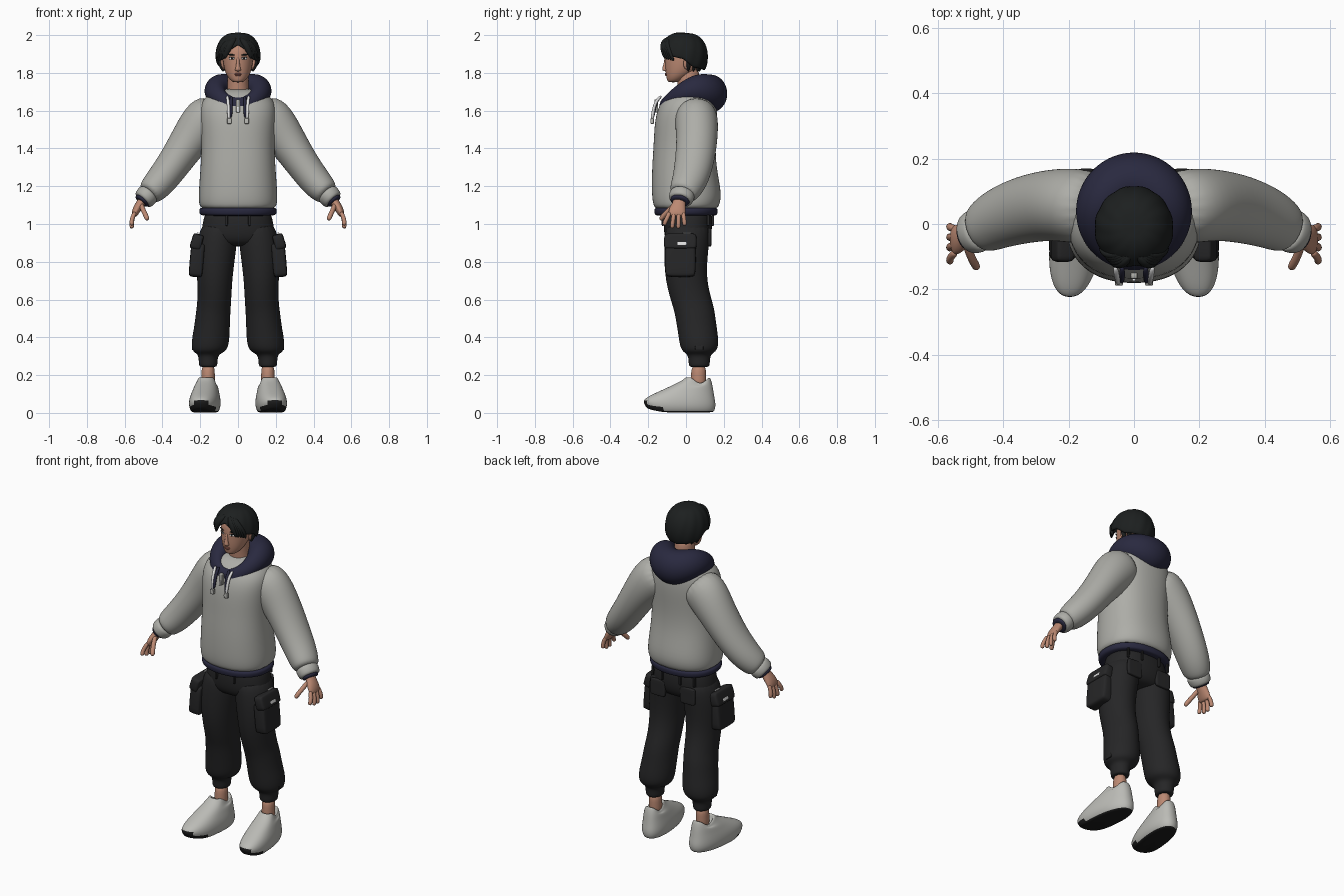
import bpy, bmesh
from math import sin, cos, pi, acos, radians, copysign
from mathutils import Vector, Matrix
from mathutils.bvhtree import BVHTree

cube = bpy.data.objects.get("Cube")
if cube:
    bpy.data.objects.remove(cube, do_unlink=True)


def material(name, *rgb):
    m = bpy.data.materials.new(name)
    m.use_nodes = True
    m.diffuse_color = (*rgb, 1)
    m.node_tree.nodes["Principled BSDF"].inputs["Base Color"].default_value = (*rgb, 1)
    return m


GREY = material("sweater grey", .42, .42, .39)
NAVY = material("navy cloth", .022, .022, .05)
BLACK = material("trouser black", .019, .019, .02)
SKIN = material("skin", .5, .25, .17)
HAIR = material("hair black", .012, .014, .014)
SHOE = material("shoe off white", .5, .5, .47)
SOLE = material("sole black", .012, .012, .012)
LIPS = material("lips", .36, .13, .1)
WHITE = material("white", .75, .75, .75)


def finish(name, bm, mats, mirror=False, subsurf=2, solid=0):
    bmesh.ops.recalc_face_normals(bm, faces=bm.faces)
    me = bpy.data.meshes.new(name)
    bm.to_mesh(me)
    bm.free()
    for m in mats if isinstance(mats, list) else [mats]:
        me.materials.append(m)
    me.shade_smooth()
    ob = bpy.data.objects.new(name, me)
    bpy.context.collection.objects.link(ob)
    if solid:
        mod = ob.modifiers.new("thickness", "SOLIDIFY")
        mod.thickness, mod.offset = solid, -1
    if mirror:
        ob.modifiers.new("mirror", "MIRROR").use_mirror_merge = False
    if subsurf:
        mod = ob.modifiers.new("smooth", "SUBSURF")
        mod.levels = mod.render_levels = subsurf
    return ob


def skin_rings(bm, rings, closed=False, caps=True):
    """Bridge equal-length vertex rings with quads."""
    n = len(rings[0])
    pairs = list(zip(rings, rings[1:])) + ([(rings[-1], rings[0])] if closed else [])
    for a, b in pairs:
        for i in range(n):
            bm.faces.new((a[i], a[(i + 1) % n], b[(i + 1) % n], b[i]))
    if caps and not closed:
        bm.faces.new(rings[0])
        bm.faces.new(rings[-1])


def loft_mesh(sections, n=20, power=2, follow=False):
    """Sections are x, y, z, half width, half depth."""
    bm, rings = bmesh.new(), []
    pts = [Vector(s[:3]) for s in sections]
    for k, (p, s) in enumerate(zip(pts, sections)):
        u, v = Vector((1, 0, 0)), Vector((0, 1, 0))
        if follow:
            t = (pts[min(k + 1, len(pts) - 1)] - pts[max(k - 1, 0)]).normalized()
            v = (v - t * t.y).normalized()
            u = v.cross(t)
        ring = []
        for i in range(n):
            c, d = cos(2 * pi * i / n), sin(2 * pi * i / n)
            c, d = (copysign(abs(q) ** (2 / power), q) for q in (c, d))
            ring.append(bm.verts.new(p + u * c * s[3] + v * d * s[4]))
        rings.append(ring)
    skin_rings(bm, rings)
    return bm


def loft(name, sections, mat, mirror=False, **kw):
    return finish(name, loft_mesh(sections, **kw), mat, mirror)


def tube(name, path, r, mat, mirror=True, n=8):
    return loft(name, [(*p, r, r) for p in path], mat, mirror, n=n, follow=True)


def block(name, loc, size, mat, mirror=True, tilt=0, bevel=.3):
    """Soft box; tilt leans it about the y axis."""
    bm = bmesh.new()
    bmesh.ops.create_cube(bm, size=1)
    bmesh.ops.bevel(bm, geom=bm.edges[:], offset=bevel / 2, segments=2, affect='EDGES', profile=.5)
    bm.transform(Matrix.Translation(loc) @ Matrix.Rotation(radians(tilt), 4, 'Y')
                 @ Matrix.Diagonal((*size, 1)))
    return finish(name, bm, mat, mirror, 1)


def ball(name, loc, size, mat, mirror=True, turn=(0, 0, 0)):
    bm = bmesh.new()
    bmesh.ops.create_uvsphere(bm, u_segments=16, v_segments=10, radius=1)
    rot = Matrix.Rotation(turn[2], 4, 'Z') @ Matrix.Rotation(turn[1], 4, 'Y')
    bm.transform(Matrix.Translation(loc) @ rot @ Matrix.Diagonal((*size, 1)))
    return finish(name, bm, mat, mirror, 0)


# Sweater body, hem, sleeves and cuffs
loft("sweater_body", [(0, 0, 1.07, .19, .16), (0, .002, 1.1, .21, .178), (0, .004, 1.16, .212, .188),
     (0, -.01, 1.3, .2, .172), (0, -.008, 1.42, .195, .165), (0, 0, 1.55, .205, .168),
     (0, .01, 1.63, .205, .155), (0, .025, 1.68, .17, .13), (0, .03, 1.72, .1, .08)], GREY, power=2.3)
loft("sweater_hem", [(0, 0, 1.042, .18, .155), (0, 0, 1.048, .206, .168), (0, 0, 1.075, .21, .172),
     (0, 0, 1.095, .2, .165)], NAVY, power=2.2)
loft("sleeve", [(.1, .05, 1.6, .1, .1), (.17, .055, 1.56, .13, .118), (.25, .06, 1.455, .105, .11),
     (.335, .045, 1.325, .09, .105), (.41, .02, 1.225, .085, .095), (.46, -.01, 1.172, .074, .082),
     (.478, -.02, 1.155, .056, .064)], GREY, True, follow=True)
loft("cuff", [(.468, -.016, 1.165, .05, .058), (.475, -.019, 1.158, .062, .07),
     (.502, -.029, 1.128, .058, .066), (.508, -.031, 1.122, .045, .05)], GREY, True, follow=True)
loft("cuff_rim", [(.49, -.026, 1.142, .04, .05), (.511, -.033, 1.118, .047, .054),
     (.514, -.034, 1.114, .03, .04)], NAVY, True, follow=True)

# Hands
loft("palm", [(.49, -.03, 1.15, .026, .032), (.515, -.036, 1.11, .024, .034), (.535, -.045, 1.08, .023, .045),
     (.548, -.05, 1.052, .018, .047), (.552, -.05, 1.04, .01, .04)], SKIN, True, n=14, follow=True)
for finger, y, spread, tip in (("index", -.086, -.03, .992), ("middle", -.062, -.012, .976),
                               ("ring", -.038, -.003, .975), ("little", -.015, .008, .99)):
    tube(finger + "_finger", [(.545, y, 1.065), (.558, y + spread * .4, 1.035),
         (.564, y + spread * .8, tip + .022), (.561, y + spread, tip)], .0125, SKIN)
tube("thumb", [(.515, -.05, 1.11), (.503, -.09, 1.075), (.488, -.12, 1.045), (.478, -.137, 1.02)], .014, SKIN)

# Hood: a tilted, closed roll that grows towards the back
bm, rings = bmesh.new(), []
for i in range(32):
    a = 2 * pi * i / 32
    w = (1 - cos(a)) / 2
    centre = Vector((.117 * sin(a), .03 - .145 * cos(a) - .045 * w, 1.625 + .265 * w - .2 * w * w))
    out = Vector((sin(a), -cos(a), 0))
    rr, rz = .028 + .066 * w, .045 + .06 * w ** 1.5
    rings.append([bm.verts.new(centre + out * rr * cos(b) + Vector((0, 0, rz * sin(b) + .25 * rr * cos(b) * (w - 1))))
                  for b in (2 * pi * j / 12 for j in range(12))])
skin_rings(bm, rings, closed=True)
finish("hood", bm, NAVY)

# Drawstrings and neck zip
tube("drawstring", [(.058, -.13, 1.68), (.052, -.16, 1.65), (.05, -.174, 1.6), (.047, -.18, 1.55)], .009, WHITE)
tube("drawstring_shadow_cord", [(.036, -.13, 1.68), (.036, -.158, 1.65), (.037, -.17, 1.6), (.04, -.176, 1.56)],
     .009, NAVY)
block("drawstring_end", (.046, -.179, 1.545), (.024, .018, .03), SHOE)
block("zip_placket", (0, -.158, 1.625), (.022, .02, .07), GREY, False)
block("zip_pull", (0, -.17, 1.605), (.012, .01, .03), WHITE, False)

# Trousers
loft("trouser_hips", [(0, .01, 1.08, .165, .12), (0, .01, 1.03, .185, .13), (0, .01, .96, .197, .13),
     (0, .008, .91, .19, .115), (0, .01, .88, .12, .08)], BLACK, power=2.3)
loft("trouser_leg", [(.098, .01, 1.02, .085, .11), (.108, .006, .93, .108, .122), (.12, -.002, .82, .105, .116),
     (.123, 0, .7, .093, .11), (.125, .03, .59, .09, .11), (.131, .045, .54, .092, .108),
     (.137, .057, .46, .095, .106), (.144, .066, .4, .1, .106), (.148, .07, .355, .099, .103),
     (.153, .07, .325, .088, .09), (.157, .07, .31, .055, .062), (.158, .07, .28, .05, .057),
     (.158, .07, .245, .05, .056), (.158, .07, .243, .03, .04)], BLACK, True)
block("cargo_pocket", (.218, -.03, .81), (.075, .165, .185), BLACK, tilt=-5)
block("pocket_flap", (.218, -.03, .905), (.06, .175, .085), BLACK, tilt=-16)
block("pocket_label", (.248, -.022, .896), (.009, .05, .018), WHITE, tilt=-16)
block("pocket_seam_tape", (.213, .005, .953), (.009, .045, .006), WHITE)
block("ankle_tab", (.236, .07, .345), (.016, .045, .025), BLACK)
block("back_pocket", (.1, .125, .93), (.1, .02, .1), BLACK)
for x, y in ((.06, -.122), (.06, .142), (.14, .118)):
    block("belt_loop", (x, y, 1.02), (.012, .014, .06), BLACK)

# Ankles and shoes
loft("ankle", [(.158, .065, .13, .04, .045), (.158, .066, .19, .035, .04), (.158, .068, .26, .038, .042)],
     SKIN, True, n=14)
bm = loft_mesh([(0, -.028, 0, .058, .165), (0, -.03, .008, .07, .18), (0, -.033, .03, .079, .19),
                (0, -.035, .055, .081, .192), (0, -.025, .085, .077, .176), (0, .003, .115, .068, .143),
                (0, .033, .145, .06, .108), (0, .058, .172, .05, .076), (0, .062, .19, .045, .064),
                (0, .064, .186, .036, .052), (0, .064, .15, .032, .046)], n=28, power=2.3)
bmesh.ops.recalc_face_normals(bm, faces=bm.faces)
for f in bm.faces:
    c, low = f.calc_center_median(), f.calc_center_median().z
    toe = c.y < -.13 and low < .06 - abs(c.x) * .5
    f.material_index = int(low < .06 and (f.normal.z < -.5 or toe))
for v in bm.verts:
    if v.co.y < -.1:
        v.co.z += ((-v.co.y - .1) / .12) ** 2 * .025 * max(0, 1 - v.co.z / .1)
    if v.co.z > .16 and v.co.y > .03:
        v.co.z -= .03 * sin(pi * min(1, (v.co.y - .03) / .09))
    v.co.x += .172 - .11 * v.co.y
finish("shoe", bm, [SHOE, SOLE], True)

# Head and neck
loft("neck", [(0, .03, 1.62, .07, .07), (0, .02, 1.7, .058, .06), (0, .01, 1.78, .055, .06),
     (0, .01, 1.83, .055, .06)], SKIN)
head = loft("head", [(0, -.068, 1.75, .02, .022), (0, -.06, 1.757, .037, .04), (0, -.045, 1.78, .057, .06),
            (0, -.026, 1.81, .071, .084), (0, -.017, 1.85, .079, .095), (0, -.013, 1.89, .082, .1),
            (0, -.012, 1.93, .081, .098), (0, -.01, 1.965, .062, .075), (0, -.01, 1.98, .03, .035)], SKIN)
bpy.context.view_layer.update()
face_tree = BVHTree.FromObject(head, bpy.context.evaluated_depsgraph_get())


def on_face(x, z, out=0):
    hit = face_tree.ray_cast(Vector((x, -1, z)), Vector((0, 1, 0)))[0]
    return (x, hit.y - out, z)


# Face details
loft("nose", [(0, -.108, 1.808, .012, .008), (0, -.113, 1.815, .018, .015), (0, -.112, 1.828, .013, .014),
     (0, -.108, 1.85, .009, .01), (0, -.106, 1.885, .009, .008)], SKIN, n=10)
ball("ear", (.081, .005, 1.85), (.009, .02, .032), SKIN, turn=(0, .15, .3))
ball("eye_white", on_face(.033, 1.876), (.016, .004, .006), WHITE, turn=(0, 0, .35))
ball("iris", on_face(.032, 1.876, .002), (.006, .004, .006), SOLE, turn=(0, 0, .35))
ball("upper_lid", on_face(.033, 1.882), (.018, .005, .002), SOLE, turn=(0, 0, .35))
ball("eyebrow", on_face(.036, 1.896), (.021, .005, .004), HAIR, turn=(0, -.08, .4))
ball("upper_lip", on_face(0, 1.795), (.022, .006, .004), LIPS, False)
ball("lower_lip", on_face(0, 1.788), (.017, .006, .005), LIPS, False)

# Hair cap with a parted hairline
LINE = ((0, 1.945), (40, 1.895), (90, 1.872), (115, 1.83), (180, 1.815))


def hairline(deg):
    for (a, za), (b, zb) in zip(LINE, LINE[1:]):
        if deg <= b:
            return za + (zb - za) * (deg - a) / (b - a)


bm, rings = bmesh.new(), []
N, ROWS = 48, 8
for k in range(ROWS):
    ring = []
    for i in range(N):
        a = 2 * pi * i / N
        low = acos((hairline(min(360 * i / N, 360 - 360 * i / N)) - 1.885) / .117)
        phi = low * (1 - k / ROWS)
        r = sin(phi) ** .75 * (1 + .02 * sin(12 * a + 3 * phi))
        ring.append(bm.verts.new((.107 * r * sin(a), -.013 - .117 * r * cos(a), 1.885 + .117 * cos(phi))))
    rings.append(ring)
skin_rings(bm, rings, caps=False)
bm.faces.new(rings[-1])
finish("hair_cap", bm, HAIR, subsurf=1, solid=.014)

# Fringe locks sweeping from the parting, and nape locks
for k in range(5):
    t = k / 4
    loft("fringe_lock", [(.006, -.09 + .02 * t, 1.985, .008, .008),
         (.03 + .025 * t, -.122 + .02 * t, 1.967, .018, .014),
         (.052 + .035 * t, -.125 + .035 * t, 1.93 - .01 * t, .019, .014),
         (.064 + .034 * t, -.117 + .045 * t, 1.895 - .014 * t, .012, .01),
         (.068 + .03 * t, -.112 + .045 * t, 1.875 - .014 * t, .003, .003)], HAIR, True, n=8, follow=True)
for k in range(4):
    a = radians(8 + 24 * k)
    x, y = sin(a), cos(a)
    loft("nape_lock", [(.09 * x, .085 * y, 1.88, .02, .016), (.088 * x, .08 * y, 1.84, .02, .014),
         (.078 * x, .07 * y, 1.805, .004, .004)], HAIR, True, n=8, follow=True)
